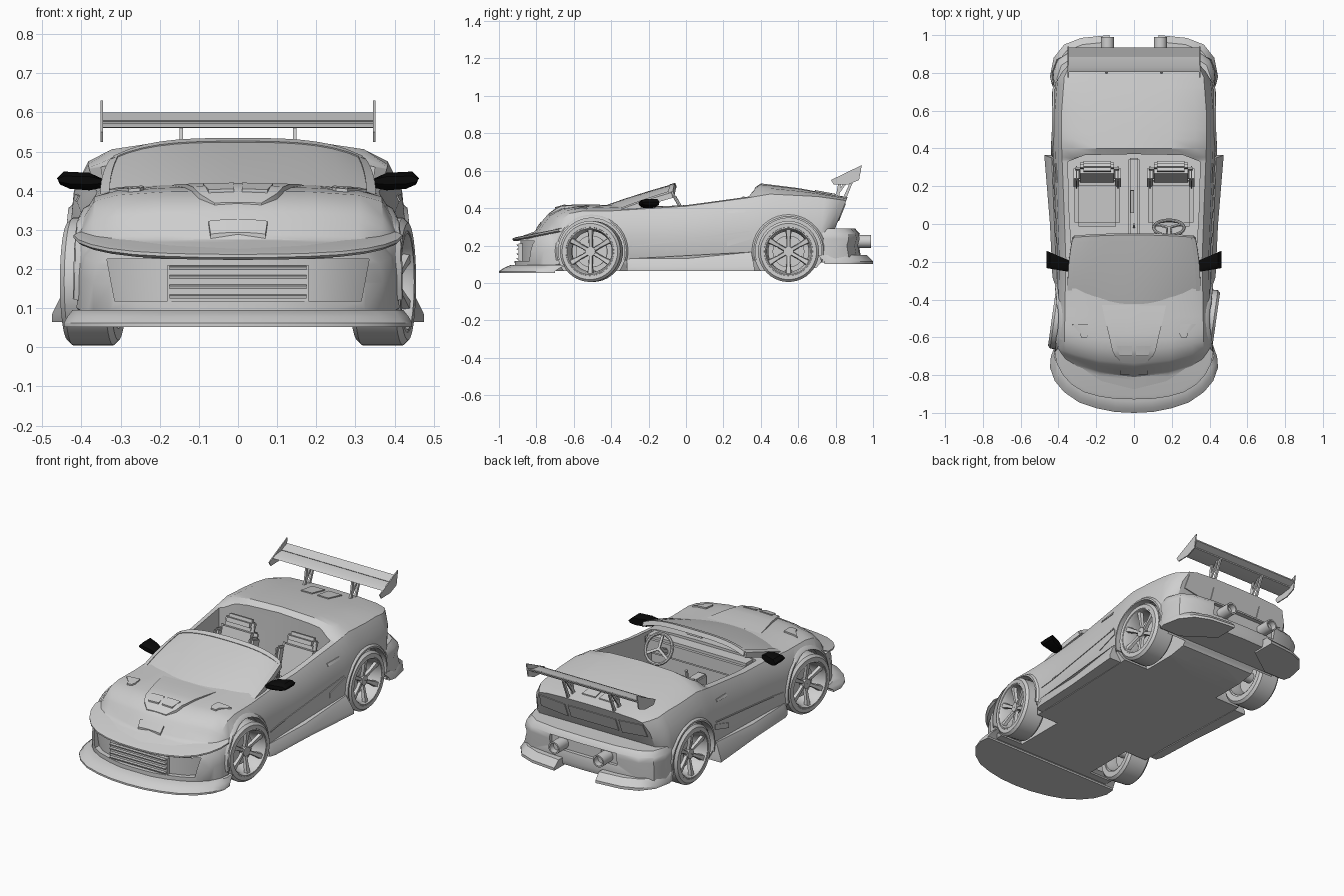
import bpy, bmesh
from math import sin, cos, pi, tau, radians
from mathutils import Matrix, Vector

if "Cube" in bpy.data.objects:
    bpy.data.objects.remove(bpy.data.objects["Cube"])
def material(name, c):
    m = bpy.data.materials.new(name)
    m.diffuse_color = (c, c, c, 1)
    m.use_nodes = True
    m.node_tree.nodes["Principled BSDF"].inputs["Base Color"].default_value = m.diffuse_color
    return m
GREY, BLACK = material("body grey", 0.62), material("mirror black", 0.003)
# every part is one or more shells (rings, closed): skinned, then capped or looped
def mesh(name, shells, mat=GREY, mtx=None, bevel=0):
    bm = bmesh.new()
    for rings, closed in shells:
        vs = [[bm.verts.new(p) for p in r] for r in rings]
        n = len(vs[0])
        for a, b in zip(vs, vs[1:] + vs[:1] if closed else vs[1:]):
            for i in range(n):
                bm.faces.new((a[i], a[(i + 1) % n], b[(i + 1) % n], b[i]))
        if not closed:
            bm.faces.new(vs[0][::-1])
            bm.faces.new(vs[-1])
    bmesh.ops.remove_doubles(bm, verts=bm.verts, dist=1e-5)
    bmesh.ops.recalc_face_normals(bm, faces=bm.faces)
    if bevel:
        bmesh.ops.bevel(bm, geom=bm.edges[:], offset=bevel, segments=2, affect='EDGES')
    me = bpy.data.meshes.new(name)
    bm.to_mesh(me)
    bm.free()
    me.materials.append(mat)
    if mtx:
        me.transform(mtx)
    o = bpy.data.objects.new(name, me)
    bpy.context.collection.objects.link(o)
    return o
def box(name, c, s, rx=0, bevel=0, mtx=Matrix()):
    x, y, z = (v / 2 for v in s)
    m = mtx @ Matrix.Translation(c) @ Matrix.Rotation(radians(rx), 4, 'X')
    return mesh(name, [([[(-x, -y, k), (x, -y, k), (x, y, k), (-x, y, k)] for k in (-z, z)], False)], GREY, m, bevel)
def lathe(prof, n=40):
    return [[(x, r * cos(k * tau / n), r * sin(k * tau / n)) for x, r in prof] for k in range(n)], True
def tube(name, c, r, length, turn=0, r_in=0.001, mtx=Matrix()):
    h = length / 2
    m = mtx @ Matrix.Translation(c) @ Matrix.Rotation(radians(turn), 4, 'Z')
    return mesh(name, [lathe([(-h, r_in), (-h, r), (h, r), (h, r_in)], 36)], GREY, m)
# symmetric plan outline stacked at (scale, y shift, z, z rise per y) levels
def plan(name, half, levels):
    full = half + [(-x, y) for x, y in reversed(half) if x > 0]
    return mesh(name, [([[(x * s, y + d, z + k * (y + .915)) for x, y in full] for s, d, z, k in levels], False)])
def cut(o, cutters):
    for c in cutters:
        m = o.modifiers.new("cut", 'BOOLEAN')
        m.operation, m.solver, m.object = 'DIFFERENCE', 'EXACT', c
    me = bpy.data.meshes.new_from_object(o.evaluated_get(bpy.context.evaluated_depsgraph_get()))
    o.modifiers.clear()
    o.data = me
    for c in cutters:
        bpy.data.objects.remove(c)
def lerp(keys, t):
    if t <= keys[0][0]:
        return keys[0][1]
    for (a, p), (b, q) in zip(keys, keys[1:]):
        if t <= b:
            return p + (q - p) * (t - a) / max(b - a, 1e-6)
    return keys[-1][1]
# body shape along y: half width, floor, shoulder and crown heights
WIDTH = [(-.92, .1), (-.916, .18), (-.91, .26), (-.895, .325), (-.868, .37), (-.826, .4), (-.755, .415), (-.4, .41),
         (-.2, .405), (.05, .415), (.4, .43), (.6, .43), (.78, .415), (.83, .39), (.865, .365)]
FLOOR = [(-.92, .08), (-.88, .065), (.6, .065), (.865, .11)]
SHOULDER = [(-.92, .225), (-.85, .255), (-.8, .275), (-.74, .335), (-.67, .372), (-.58, .385), (-.4, .385), (0, .41),
            (.33, .455), (.45, .475), (.7, .462), (.865, .44)]
CROWN = [(-.92, .235), (-.81, .275), (-.77, .33), (-.74, .365), (-.67, .4), (-.58, .41), (-.4, .418), (0, .43),
         (.34, .475), (.355, .5), (.4, .532), (.6, .507), (.72, .485), (.865, .458)]
def section(y):
    w, b, s = lerp(WIDTH, y), lerp(FLOOR, y), lerp(SHOULDER, y)
    h, r = s - b, lerp(CROWN, y) - s
    return [(0, b), (.93 * w, b), (w, b + .15 * h), (w, b + .55 * h), (.975 * w, b + .82 * h),
            (.89 * w, s), (.75 * w, s + .6 * r), (.45 * w, s + .9 * r), (0, s + r)]
def sweep(y, x):  # stations bow backwards at the nose
    return .6 * x * x * min(1, max(0, (-.45 - y) / .35))
def station(x, y):
    t = y
    for _ in range(6):
        t = y - sweep(t, x)
    return t
def deck(x, y):
    return lerp(list(reversed(section(station(x, y))[5:])), abs(x))
def flank(y, z):
    return lerp([(q, p) for p, q in section(station(.41, y))[1:6]], z)
def tail_y(y, z):
    return y - max(0, .46 - z) * .4 * max(0, (y - .7) / .165)
rings = []
for y in sorted({y for k in (WIDTH, SHOULDER, CROWN) for y, _ in k} | {-.62, -.5, -.45, -.3, -.1, .2, .5, .7, .74}):
    half = section(y)
    rings.append([(x, tail_y(y, z) + sweep(y, x), z) for x, z in half + [(-x, z) for x, z in reversed(half[1:-1])]])
body = mesh("body_shell", [(rings, False)])
# openings: wheel wells, cockpit, front intake
WHEELS = [("front", -.505, -8), ("rear", .548, 0)]
cutters = [tube("well", (s * .45, y, .17), .182, .42) for s in (1, -1) for _, y, _ in WHEELS]
cutters.append(plan("cockpit", [(.33, -.16), (.345, .1), (.35, .33), (.26, .365), (0, .37)], [(1, 0, .13, 0), (1, 0, .8, 0)]))
cutters.append(plan("intake", [(.335, -1.1), (.335, -.8), (.28, -.84), (.18, -.875), (0, -.885)], [(.94, 0, .118, 0), (1, 0, .225, 0)]))
cut(body, cutters)
box("grille_frame", (0, -.885, .163), (.36, .02, .095))
for z in (.13, .155, .18, .203):
    box("grille_slat", (0, -.898, z), (.35, .014, .008), rx=15)
# front splitter and rising bumper ridge
lip = [(.44, -.69), (.445, -.75), (.42, -.82), (.37, -.88), (.29, -.935), (.2, -.965), (.1, -.985), (0, -.99)]
plan("front_splitter", lip, [(1, -.01, .052, 0), (1, -.01, .062, 0), (.98, .012, .078, 0), (.95, .05, .095, 0)])
plan("bumper_ridge", [(.42, -.68), (.408, -.74), (.376, -.8), (.33, -.85), (.265, -.89), (.18, -.914), (.1, -.925), (0, -.928)],
     [(.98, .01, .226, .2), (1, 0, .232, .2), (1, 0, .24, .2), (.97, .018, .247, .2)])
# rear bumper with a central recess
rear = plan("rear_bumper", [(.425, .735), (.43, .8), (.405, .87), (.34, .912), (.2, .93), (0, .935)],
            [(1, -.01, .11, 0), (1.01, 0, .14, 0), (.99, -.01, .2, 0), (1, 0, .235, 0), (.99, -.005, .262, 0), (.95, -.03, .29, 0)])
cut(rear, [box("recess", (0, .955, .225), (.42, .1, .07))])
box("number_panel", (0, .904, .225), (.2, .006, .055))
def wheel(nm, y, steer, s):
    m = Matrix.Translation((s * .37, y, .168)) @ Matrix.Rotation(radians(steer) + (0 if s > 0 else pi), 4, 'Z')
    mesh(nm + "_tyre", [lathe([(-.065, .12), (-.065, .15), (-.052, .163), (.052, .163), (.065, .15), (.064, .13), (.05, .122)])], GREY, m)
    mesh(nm + "_rim", [lathe([(.062, .131), (.064, .123), (.05, .116), (-.01, .108), (-.06, .112), (-.06, .124)])], GREY, m)
    turns = [Matrix.Rotation(k * tau / 6, 3, 'X') for k in range(6)]
    mesh(nm + "_spokes", [([[t @ Vector(p) for p in ((x - .016, -w, r), (x, -w * .7, r), (x, w * .7, r), (x - .016, w, r))]
         for r, w, x in ((.012, .012, .036), (.06, .011, .046), (.119, .017, .056))], False) for t in turns], GREY, m)
    for part, r, x, l in (("hub", .026, .03, .03), ("brake_disc", .085, -.005, .012), ("axle", .03, -.06, .12)):
        tube(nm + "_" + part, (x, 0, 0), r, l, mtx=m)
# panel draped on hood or rear deck, rows are (y, x from, x to, height)
def drape(name, rows, cols=8):
    up = [[(x0 + (x1 - x0) * c / cols, y, h) for c in range(cols + 1)] for y, x0, x1, h in rows]
    mesh(name, [([[(x, y, deck(x, y) + h) for x, y, h in r] + [(x, y, deck(x, y) - .012) for x, y, h in reversed(r)]
                  for r in up], False)])
def tail_plate(name, pts):
    mesh(name, [([[(x, tail_y(.865, z) + d, z) for x, z in pts] for d in (-.004, .005)], False)])
drape("hood_bulge", [(-.735, -.06, .06, .003), (-.7, -.1, .1, .012), (-.67, -.115, .115, .014), (-.58, -.135, .135, .01),
                     (-.5, -.155, .155, .006), (-.43, -.17, .17, 0)])
drape("nose_panel", [(-.8, -.07, .07, .005), (-.775, -.075, .075, .005)])
tail_plate("tail_panel", [(-.15, .335), (.15, .335), (.15, .41), (-.15, .41)])
# windscreen surface: u across, v upwards
def glass(u, v, d=0):
    x = u * (.345 + .03 * v * (1 - v) - .025 * v)
    y = (-.435 + .06 * u * u) * (1 - v) + (-.068 - .01 * u * u) * v
    z = (.413 - .03 * u * u) * (1 - v) + (.529 - .01 * u * u - .035 * u ** 4) * v + .015 * v * (1 - v)
    return x, y + d * .4, z - d
us, vs = [k / 8 - 1 for k in range(17)], [k / 8 for k in range(9)]
mesh("windscreen", [([[glass(u, v) for u in us] + [glass(u, v, .012) for u in reversed(us)] for v in vs], False)])
mesh("screen_header", [([[glass(u, .95, -.003), glass(u, 1.03, -.003), glass(u, 1.03, .02), glass(u, .95, .02)] for u in us], False)])
# rear wing
def strip(name, pts, x0, x1):
    mesh(name, [([[(x, y, z) for y, z in pts] for x in (x0, x1)], False)])
strip("wing_blade", [(.805, .562), (.83, .573), (.9, .578), (.9, .57), (.83, .56)], -.345, .345)
strip("wing_flap", [(.885, .58), (.935, .6), (.935, .593), (.89, .572)], -.345, .345)
# everything paired left and right
for s in (1, -1):
    flap = [(.435, .74), (.445, .78), (.425, .88), (.37, .95), (.28, .985), (.13, 1.0), (.13, .86), (.3, .74)]
    mesh("rear_flap", [([[(s * x * k, y - d, z) for x, y in flap] for k, d, z in ((1, 0, .1), (1, 0, .115), (.97, .035, .15))], False)])
    tube("exhaust_tip", (s * .14, .945, .222), .034, .09, 90, .026)
    tube("exhaust_pipe", (s * .14, .91, .222), .022, .1, 90)
    low = [(.42, -.315), (.432, -.28), (.445, 0), (.475, .365), (.4, .365), (.38, -.315)]
    top = [(.405, -.315), (.41, -.28), (.42, 0), (.436, .35), (.4, .35), (.38, -.315)]
    mesh("side_skirt", [([[(s * x, y, z) for x, y in low] for z in (.065, .085)]
                         + [[(s * x, y, .13 + .1 * max(0, y)) for x, y in top]], False)])
    for nm, (y0, z0), (y1, z1), t in (("door_crease", (-.29, .195), (.34, .275), .007),
                                      ("door_handle", (.22, .38), (.32, .385), .014), ("side_vent", (.22, .21), (.35, .25), .03)):
        path = [(y0 + (y1 - y0) * k / 8, z0 + (z1 - z0) * k / 8) for k in range(9)]
        mesh(nm, [([[(s * (flank(y, z + a * t) + b), y, z + a * t) for a, b in ((-.5, -.01), (-.5, .004), (.5, .004), (.5, -.01))]
                    for y, z in path], False)])
    for nm, wy, steer in WHEELS:
        wheel(nm, wy, steer, s)
        arc = [radians(-15 + 210 * k / 24) for k in range(25)]
        mesh(nm + "_arch_flare", [([[(s * (flank(wy + r * cos(t), .17 + r * sin(t)) + d), wy + r * cos(t), .17 + r * sin(t))
             for r, d in ((.177, -.04), (.177, .01), (.186, .01), (.198, -.003), (.195, -.04))] for t in arc], False)])
    drape("hood_nostril", [(-.7, s * .01, s * .075, .02), (-.645, s * .01, s * .09, .018)])
    drape("hood_vent", [(-.6, s * .25, s * .28, .008), (-.58, s * .24, s * .285, .008), (-.53, s * .245, s * .33, .008)])
    drape("deck_vent", [(.69, s * .018, s * .085, .006), (.8, s * .012, s * .095, .006)])
    tail_plate("tail_lamp", [(s * .17, .33), (s * .335, .35), (s * .325, .425), (s * .17, .41)])
    mesh("screen_pillar", [([[glass(s * a, v, d) for a, d in ((.95, -.003), (1.02, -.002), (1.02, .025), (.95, .022))] for v in vs], False)])
    out = [(.345, .408), (.38, .401), (.43, .405), (.455, .416), (.462, .432), (.445, .449), (.38, .446), (.345, .43)]
    mesh("door_mirror", [([[(s * x, -.205 + (x - .4) * .3 + d * (.7 + 3 * (x - .345)), .428 + (z - .428) * k) for x, z in out]
                           for d, k in ((-.045, .45), (-.035, .8), (-.02, 1), (.036, 1), (.042, .85))], False)], BLACK)
    box("seat_cushion", (s * .195, .11, .19), (.24, .24, .1), 5, .02)
    box("seat_back", (s * .195, .27, .3), (.23, .06, .25), -15, .025)
    box("headrest", (s * .195, .305, .432), (.18, .055, .06), -15, .018)
    for e in (-.11, .11):
        box("seat_bolster", (s * .195 + e, .245, .29), (.03, .08, .2), -15, .012)
    strip("wing_end_plate", [(.775, .55), (.94, .63), (.925, .55), (.87, .527), (.79, .525)], s * .345, s * .351)
    for y0, y1 in ((.785, .87), (.84, .89), (.8, .82)):
        strip("wing_strut", [(y0, .455), (y0 + .018, .455), (y1 + .014, .567), (y1, .567)], s * .145 - .005, s * .145 + .005)
# cockpit fittings
box("dashboard", (0, -.13, .36), (.65, .1, .1), bevel=.015)
box("centre_console", (0, .1, .19), (.06, .5, .13), bevel=.008)
box("gear_lever", (0, -.01, .28), (.012, .012, .09), -10)
box("hand_brake", (-.01, .12, .275), (.018, .12, .02), 12)
box("cabin_mirror", (0, -.08, .5), (.1, .015, .025), bevel=.004)
box("steering_column", (.185, -.07, .36), (.03, .1, .03), 30, .006)
m = Matrix.Translation((.185, -.02, .39)) @ Matrix.Rotation(radians(-60), 4, 'X') @ Matrix.Rotation(pi / 2, 4, 'Y')
mesh("steering_wheel", [lathe([(.009 * sin(b * tau / 8), .08 + .009 * cos(b * tau / 8)) for b in range(8)])], GREY, m)
for a in (0, 120, 240):
    box("steering_spoke", (0, .04, 0), (.008, .08, .014), mtx=m @ Matrix.Rotation(radians(a + 60), 4, 'X'))
bpy.ops.object.select_all(action='SELECT')
bpy.context.view_layer.objects.active = body
bpy.ops.object.shade_smooth_by_angle(angle=radians(32))
